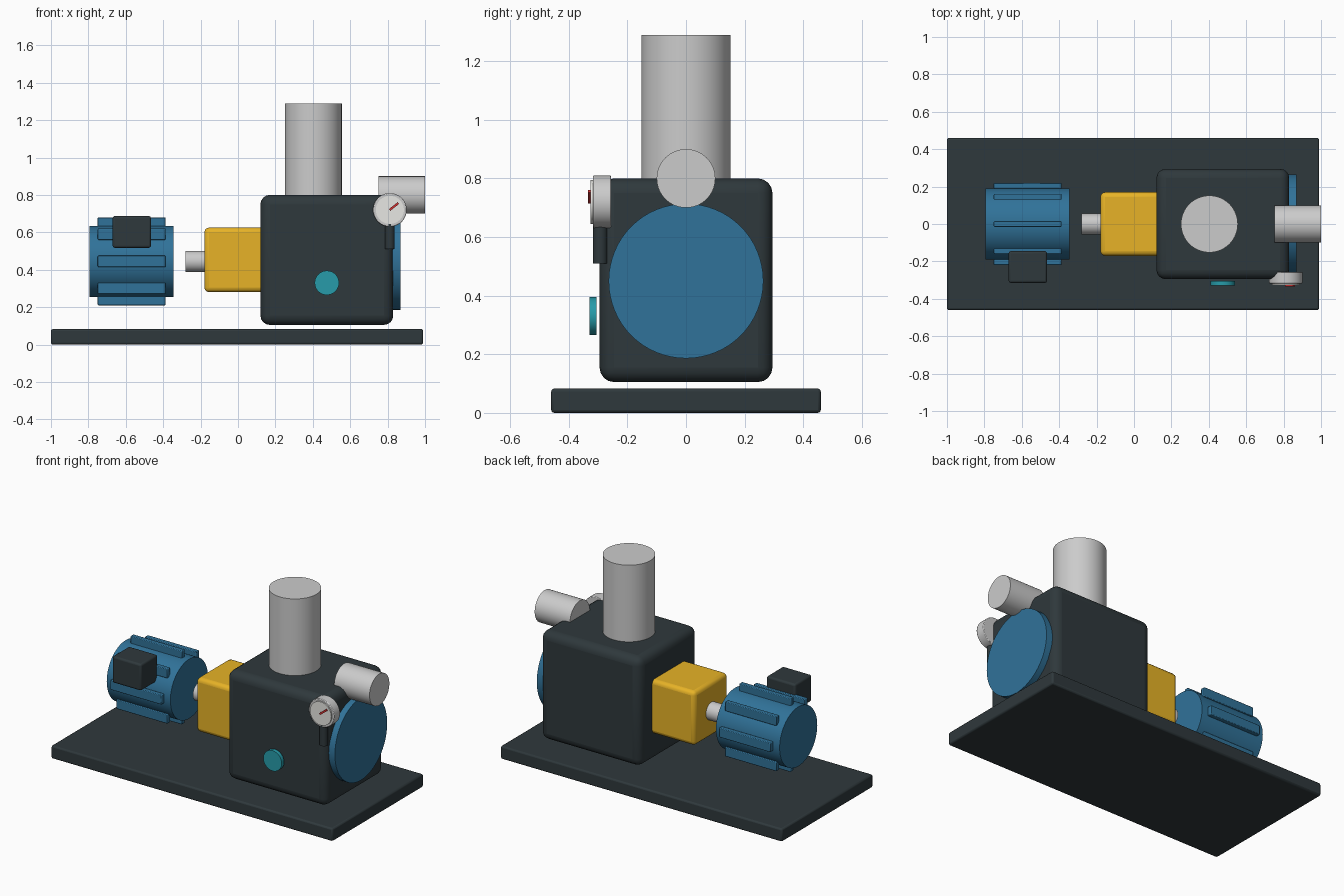
import bpy, math
from mathutils import Vector

if "Cube" in bpy.data.objects:
    bpy.data.objects.remove(bpy.data.objects["Cube"])


def material(name, rgb):
    m = bpy.data.materials.new(name)
    m.diffuse_color = (*rgb, 1)
    m.use_nodes = True
    m.node_tree.nodes["Principled BSDF"].inputs["Base Color"].default_value = m.diffuse_color
    return m


DARK = material("dark_paint", (0.028, 0.04, 0.045))
BLUE = material("blue_paint", (0.03, 0.17, 0.32))
YELLOW = material("yellow_paint", (0.8, 0.45, 0.02))
TEAL = material("sight_glass", (0.02, 0.33, 0.4))
WHITE = material("dial_white", (0.8, 0.8, 0.77))
RED = material("needle_red", (0.6, 0.03, 0.03))


def finish(ob, name, mat, bevel, segments):
    ob.name = name
    if mat:
        ob.data.materials.append(mat)
    if bevel:
        b = ob.modifiers.new("bevel", 'BEVEL')
        b.width, b.segments, b.limit_method = bevel, segments, 'ANGLE'
    bpy.ops.object.shade_smooth_by_angle(angle=math.radians(35))
    return ob


def box(name, lo, hi, mat=None, bevel=0.0, segments=3):
    lo, hi = Vector(lo), Vector(hi)
    bpy.ops.mesh.primitive_cube_add(size=1, location=(lo + hi) / 2)
    ob = bpy.context.object
    ob.scale = hi - lo
    bpy.ops.object.transform_apply(location=False, rotation=False, scale=True)
    return finish(ob, name, mat, bevel, segments)


def cylinder(name, start, end, radius, mat=None, bevel=0.0, sides=64):
    start, end = Vector(start), Vector(end)
    axis = end - start
    bpy.ops.mesh.primitive_cylinder_add(
        vertices=sides, radius=radius, depth=axis.length, location=(start + end) / 2,
        rotation=axis.to_track_quat('Z', 'Y').to_euler())
    return finish(bpy.context.object, name, mat, bevel, 2)


# Base plate
box("base_plate", (-1, -0.46, 0), (0.99, 0.46, 0.083), DARK, 0.01, 2)

# Motor with ribs and terminal box
MZ = 0.445
cylinder("motor_body", (-0.795, 0, MZ), (-0.345, 0, MZ), 0.19, BLUE)
for i in range(8):
    a = i * math.pi / 4
    y, z = 0.205 * math.cos(a), MZ + 0.205 * math.sin(a)
    box(f"motor_rib_{i + 1}", (-0.75, y - 0.015, z - 0.03),
        (-0.387, y + 0.015, z + 0.03), BLUE, 0.004, 2)
box("terminal_box", (-0.67, -0.315, 0.517), (-0.465, -0.145, 0.687), DARK, 0.012)

# Drive shaft and coupling guard
cylinder("drive_shaft", (-0.28, 0, MZ), (-0.12, 0, MZ), 0.056)
box("coupling_guard", (-0.18, -0.17, 0.28), (0.16, 0.17, 0.625), YELLOW, 0.025)

# Pump body and round end cover
box("pump_body", (0.12, -0.295, 0.105), (0.83, 0.295, 0.80), DARK, 0.05, 4)
cylinder("end_cover", (0.77, 0, 0.45), (0.87, 0, 0.45), 0.264, BLUE)

# Inlet and outlet pipes
cylinder("inlet_pipe", (0.403, 0, 0.75), (0.403, 0, 1.29), 0.152)
cylinder("outlet_pipe", (0.75, 0, 0.80), (1.0, 0, 0.80), 0.1)

# Oil sight glass
cylinder("sight_glass", (0.475, -0.305, 0.33), (0.475, -0.33, 0.33), 0.065, TEAL)

# Pressure gauge with stem, dial and needle
GX, GZ = 0.812, 0.72
cylinder("gauge_stem", (GX, -0.293, 0.51), (GX, -0.293, 0.79), 0.025, DARK, 0, 32)
cylinder("gauge_case", (GX, -0.256, GZ), (GX, -0.317, GZ), 0.09, None, 0.004)
cylinder("gauge_dial", (GX, -0.312, GZ), (GX, -0.325, GZ), 0.075, WHITE)
needle = box("gauge_needle", (-0.03, -0.005, -0.006), (0.03, 0.005, 0.006), RED)
needle.location = (GX + 0.022, -0.329, GZ + 0.018)
needle.rotation_euler = (0, -math.radians(38), 0)
